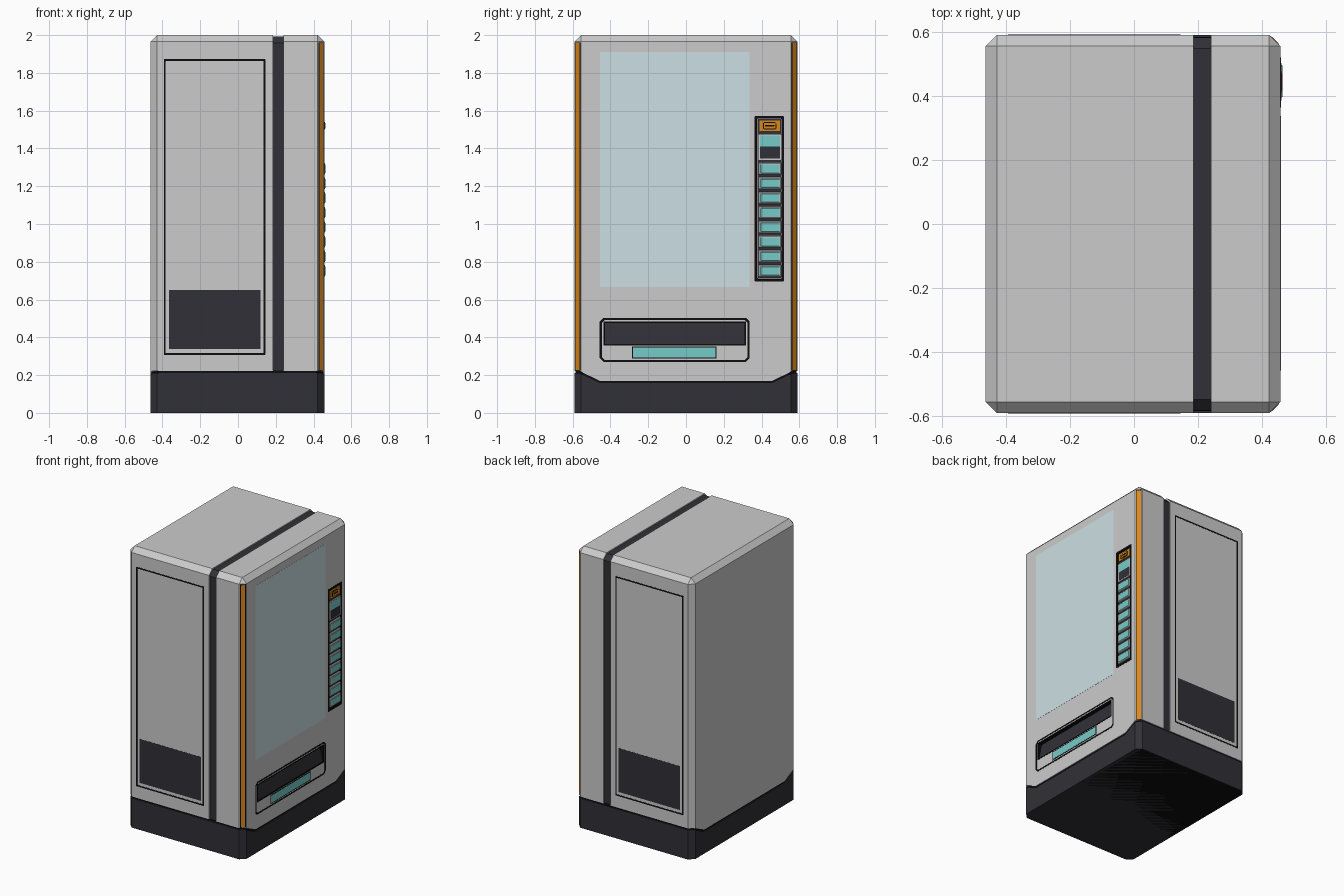
import bpy, bmesh, math
from mathutils import Vector, Matrix

if "Cube" in bpy.data.objects:
    bpy.data.objects.remove(bpy.data.objects["Cube"])

def mat(name, r, g, b):
    m = bpy.data.materials.new(name)
    m.diffuse_color = (r, g, b, 1)
    m.use_nodes = True
    m.node_tree.nodes["Principled BSDF"].inputs["Base Color"].default_value = m.diffuse_color
    return m

DARK = mat("charcoal", 0.03, 0.03, 0.038)
BLACK = mat("black", 0.004, 0.004, 0.005)
ORANGE = mat("orange", 0.72, 0.25, 0.01)
TEAL = mat("teal", 0.18, 0.6, 0.59)
GLASS = mat("pale_glass", 0.6, 0.74, 0.77)

X0, X1, Y, TOP, CH = -0.463, 0.457, 0.59, 2.0, 0.035

def finish(name, bm, m=None):
    bmesh.ops.recalc_face_normals(bm, faces=bm.faces)
    me = bpy.data.meshes.new(name)
    bm.to_mesh(me)
    bm.free()
    ob = bpy.data.objects.new(name, me)
    bpy.context.collection.objects.link(ob)
    if m:
        me.materials.append(m)
    return ob

def box(name, lo, hi, m=None, bevel=0.0, skip_bottom=False):
    bm = bmesh.new()
    bmesh.ops.create_cube(bm, size=1)
    lo, hi = Vector(lo), Vector(hi)
    for v in bm.verts:
        v.co = Vector(((v.co[i] + 0.5) * (hi[i] - lo[i]) + lo[i] for i in range(3)))
    if bevel:
        edges = [e for e in bm.edges
                 if not (skip_bottom and all(abs(v.co.z - lo.z) < 1e-5 for v in e.verts))]
        bmesh.ops.bevel(bm, geom=edges, offset=bevel, segments=1, affect='EDGES', profile=0.5)
    return finish(name, bm, m)

def prism_x(name, pts, x0, x1, m=None):
    """Extrude a y-z profile along x."""
    bm = bmesh.new()
    f = bm.faces.new([bm.verts.new((x0, y, z)) for y, z in pts])
    r = bmesh.ops.extrude_face_region(bm, geom=[f])
    bmesh.ops.translate(bm, vec=(x1 - x0, 0, 0),
                        verts=[v for v in r["geom"] if isinstance(v, bmesh.types.BMVert)])
    return finish(name, bm, m)

def boolean(ob, cutter, op='DIFFERENCE', remove=True):
    md = ob.modifiers.new("cut", 'BOOLEAN')
    md.operation, md.object, md.solver = op, cutter, 'EXACT'
    bpy.context.view_layer.objects.active = ob
    bpy.ops.object.modifier_apply(modifier=md.name)
    if remove:
        bpy.data.objects.remove(cutter)

def ring(name, a0, a1, b0, b1, c, w, place, m, depth=0.008):
    """Thin frame with clipped corners; place(a, b, d) maps it onto a face."""
    def loop(i, c):
        l, r, d, u = a0 + i, a1 - i, b0 + i, b1 - i
        return [(l + c, d), (r - c, d), (r, d + c), (r, u - c),
                (r - c, u), (l + c, u), (l, u - c), (l, d + c)]
    bm = bmesh.new()
    rows = [[bm.verts.new(place(a, b, d)) for a, b in loop(i, k)]
            for i, k, d in ((0, c, -depth), (0, c, 0.001), (w, c * 0.75, 0.001), (w, c * 0.75, -depth))]
    for r in range(4):
        p, q = rows[r], rows[(r + 1) % 4]
        for i in range(8):
            j = (i + 1) % 8
            bm.faces.new((p[i], p[j], q[j], q[i]))
    return finish(name, bm, m)

def panel(name, y0, y1, z0, z1, m, out=0.001, deep=0.02, bevel=0):
    """Slab on the service face (+x), standing out by 'out'."""
    return box(name, (X1 - deep, y0, z0), (X1 + out, y1, z1), m, bevel)

# Cabinet, dark inner core and plinth
def shell(name, z0, i, m=None):
    return box(name, (X0 + i, -Y + i, z0), (X1 - i, Y - i, TOP - i), m, CH, True)

def plinth_profile(d):
    return [(-0.7, -0.1), (0.7, -0.1), (0.7, 0.21 + d), (0.565, 0.21 + d), (0.455, 0.157 + d),
            (-0.455, 0.157 + d), (-0.565, 0.21 + d), (-0.7, 0.21 + d)]

cabinet = shell("cabinet", 0, 0)
core = shell("inner_core", 0.05, 0.008, DARK)
plinth = shell("plinth", 0, 0, DARK)
boolean(plinth, prism_x("cutter", plinth_profile(0), -0.6, 0.6), 'INTERSECT')
boolean(cabinet, prism_x("cutter", plinth_profile(0.012), -0.6, 0.6))
# black seam above the plinth
seam = shell("plinth_seam", 0, 0.006, BLACK)
boolean(seam, prism_x("cutter", plinth_profile(0.014), -0.6, 0.6), 'INTERSECT')
# wraparound groove that shows the core
boolean(cabinet, box("cutter", (0.185, -1, 0.1), (0.24, 1, 2.5)))

# Recesses for the delivery bin and the control panel
BIN = (-0.435, 0.315, 0.358, 0.483)
for part in (cabinet, core):
    for n, (y0, y1, z0, z1), d in (("bin", BIN, 0.04), ("keys", (0.365, 0.517, 0.698, 1.57), 0.012)):
        boolean(part, box("cutter_" + n, (X1 - d, y0, z0), (X1 + 0.1, y1, z1)))

# Display window
panel("display_window", -0.455, 0.335, 0.667, 1.91, GLASS)

# Delivery bin: lining, sloped flap, surround and pull
front = lambda a, b, d: (X1 + d, a, b)
y0, y1, z0, z1 = BIN
box("bin_back", (X1 - 0.05, y0, z0), (X1 - 0.038, y1, z1), BLACK)
ring("bin_lining", y0 - 0.002, y1 + 0.002, z0 - 0.002, z1 + 0.002, 0.002, 0.008, front, BLACK, 0.039)
bm = bmesh.new()
ends = [[bm.verts.new((x, y, z)) for x, z in
         ((X1 - 0.004, z0 + 0.005), (X1 - 0.026, z1 - 0.004), (X1 - 0.038, z1 - 0.004), (X1 - 0.038, z0 + 0.005))]
        for y in (y0 + 0.004, y1 - 0.004)]
for e in ends:
    bm.faces.new(e)
for i in range(4):
    j = (i + 1) % 4
    bm.faces.new((ends[0][i], ends[0][j], ends[1][j], ends[1][i]))
finish("bin_flap", bm, DARK)
ring("bin_surround", -0.457, 0.337, 0.27, 0.503, 0.02, 0.011, front, BLACK)
panel("bin_pull_edge", -0.287, 0.162, 0.288, 0.352, BLACK)
panel("bin_pull", -0.281, 0.156, 0.294, 0.346, TEAL, 0.002)

# Control panel
panel("control_back", 0.378, 0.504, 0.711, 1.557, DARK, -0.006)
ring("control_rim", 0.363, 0.519, 0.696, 1.572, 0.004, 0.014, front, BLACK, 0.013)
for i in range(8):
    z = 0.752 + i * 0.0773
    panel(f"button_frame_{i + 1}", 0.383, 0.505, z - 0.032, z + 0.032, None, 0.004, bevel=0.004)
    panel(f"button_{i + 1}", 0.394, 0.497, z - 0.026, z + 0.024, TEAL, 0.006, bevel=0.003)
panel("readout_frame", 0.383, 0.505, 1.34, 1.475, None, 0.0)
panel("readout_lower", 0.391, 0.498, 1.347, 1.41, DARK, 0.001)
panel("readout_screen", 0.391, 0.498, 1.41, 1.468, TEAL, 0.001)
panel("coin_plate", 0.388, 0.498, 1.492, 1.548, ORANGE, 0.001)
ring("coin_ring", 0.408, 0.478, 1.501, 1.539, 0.006, 0.005,
     lambda a, b, d: (X1 + d + 0.002, a, b), BLACK)
panel("coin_nozzle", 0.413, 0.473, 1.506, 1.534, ORANGE, 0.005)
panel("coin_slot", 0.418, 0.468, 1.516, 1.525, BLACK, 0.006)

# Both sides: service panel, vent and corner light strip
for s, side in ((-1, "left"), (1, "right")):
    ring(side + "_panel_line", -0.393, 0.145, 0.306, 1.873, 0.003, 0.01,
         lambda a, b, d: (a, s * (Y + d), b), BLACK)
    ys = sorted((s * (Y - 0.01), s * (Y + 0.001)))
    box(side + "_vent", (-0.365, ys[0], 0.337), (0.12, ys[1], 0.65), DARK)
    for n, w, t, za, zb, m in (("_light_bed", 0.019, 0.001, 0.224, 1.962, BLACK),
                               ("_light_strip", 0.014, 0.002, 0.228, 1.957, ORANGE)):
        ob = box(side + n, (-0.01, -w, za), (t, w, zb), m)
        ob.data.transform(Matrix.Translation((X1 - CH / 2, s * (Y - CH / 2), 0))
                          @ Matrix.Rotation(s * math.pi / 4, 4, 'Z'))
